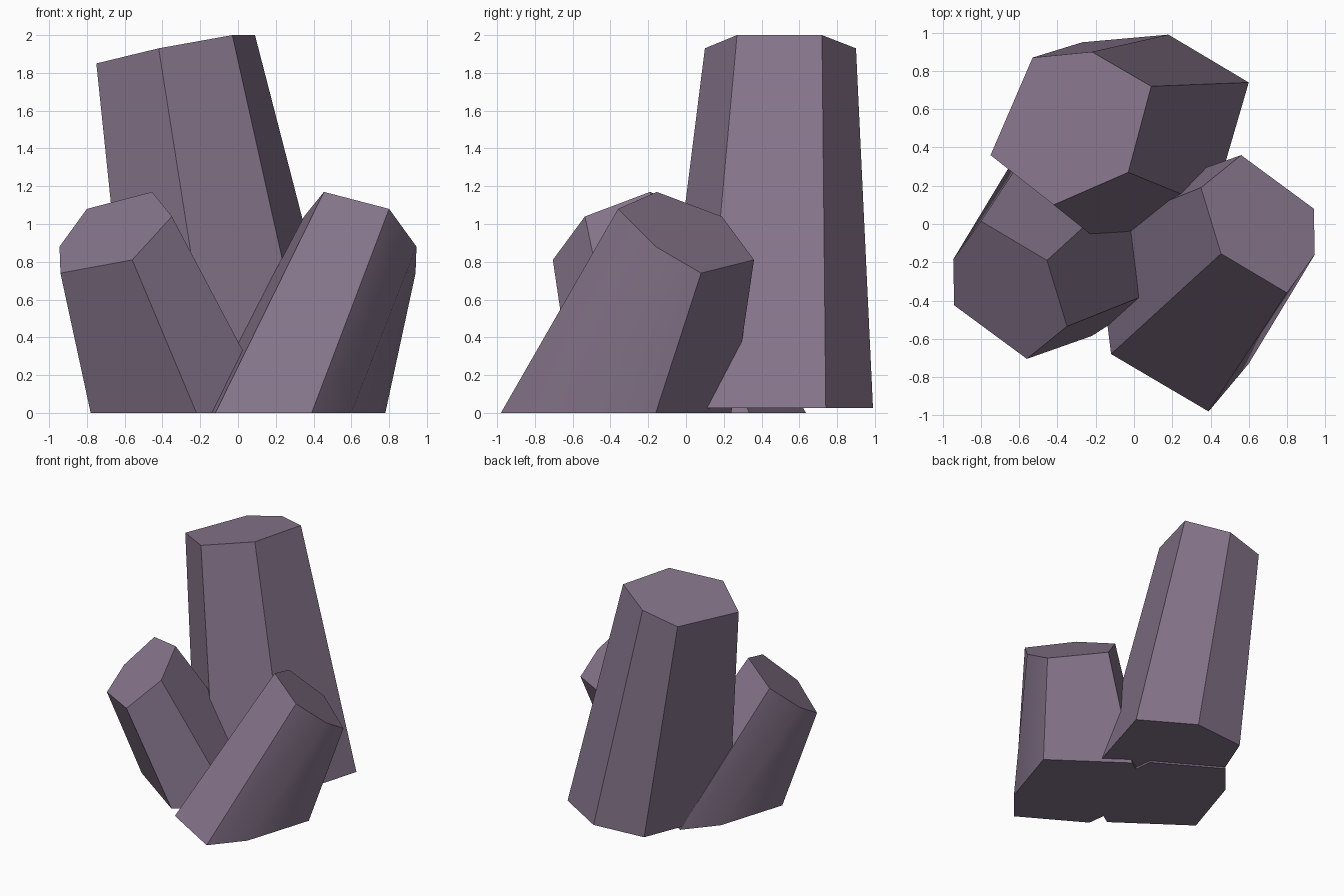
import bpy, bmesh, math

if "Cube" in bpy.data.objects:
    bpy.data.objects.remove(bpy.data.objects["Cube"])

mat = bpy.data.materials.new("dusky violet stone")
mat.diffuse_color = (0.24, 0.18, 0.26, 1)
mat.use_nodes = True
mat.node_tree.nodes["Principled BSDF"].inputs["Base Color"].default_value = mat.diffuse_color


def crystal(name, base, base_z, top):
    """Tapered six-sided crystal from a flat base ring to a slanted top ring."""
    bm = bmesh.new()
    lo = [bm.verts.new((x, y, base_z)) for x, y in base]
    hi = [bm.verts.new(p) for p in top]
    bm.faces.new(lo[::-1])
    bm.faces.new(hi)
    for i in range(6):
        j = (i + 1) % 6
        bm.faces.new((lo[i], lo[j], hi[j], hi[i]))
    bmesh.ops.recalc_face_normals(bm, faces=bm.faces)
    mesh = bpy.data.meshes.new(name)
    bm.to_mesh(mesh)
    bm.free()
    mesh.materials.append(mat)
    ob = bpy.data.objects.new(name, mesh)
    bpy.context.collection.objects.link(ob)
    bpy.ops.object.select_all(action='DESELECT')
    ob.select_set(True)
    bpy.context.view_layer.objects.active = ob
    bpy.ops.object.shade_smooth_by_angle(angle=math.radians(30))


# Tall crystal at the back
crystal("tall_crystal",
        [(-.56, .22), (-.12, -.14), (.41, .09), (.60, .74), (.18, .99), (-.27, .95)], .025,
        [(-.75, .36, 1.85), (-.42, .10, 1.93), (-.03, .27, 2.0),
         (.09, .72, 2.0), (-.22, .90, 1.93), (-.53, .87, 1.86)])

# Short crystals: the left one is the right one turned half round (0, -0.17)
base = [(-.12, -.68), (.39, -.98), (.60, -.73), (.78, -.16), (.22, .24), (-.20, -.03)]
top = [(.455, -.155, 1.17), (.80, -.36, 1.08), (.945, -.16, .88),
       (.94, .08, .74), (.56, .36, .81), (.35, .19, 1.04)]
crystal("right_crystal", base, 0, top)
crystal("left_crystal", [(-x, -.345 - y) for x, y in base], 0,
        [(-x, -.345 - y, z) for x, y, z in top])
